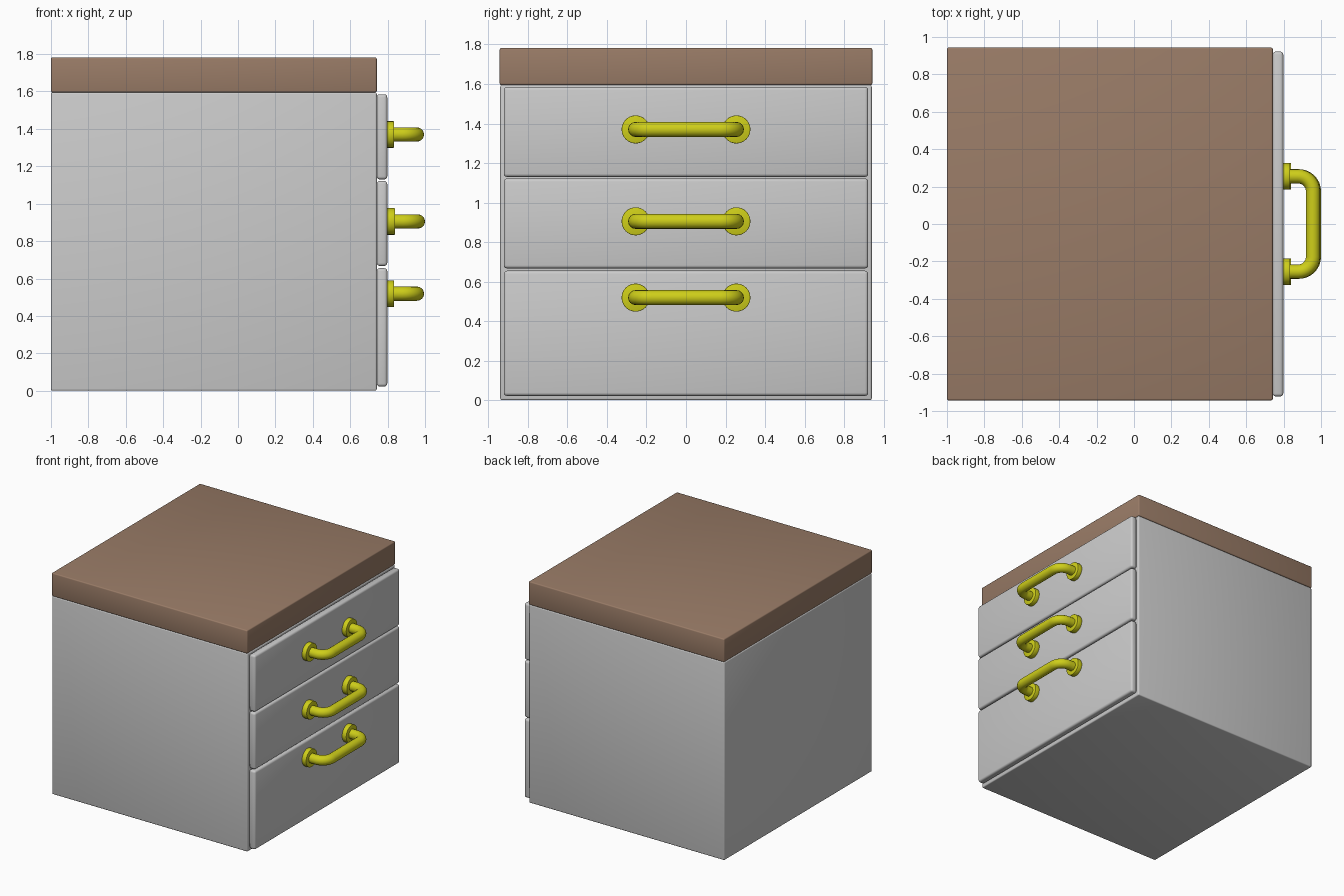
import bpy
import math
from mathutils import Vector

if "Cube" in bpy.data.objects:
    bpy.data.objects.remove(bpy.data.objects["Cube"])


def material(name, rgb):
    m = bpy.data.materials.new(name)
    m.diffuse_color = (*rgb, 1)
    m.use_nodes = True
    m.node_tree.nodes["Principled BSDF"].inputs["Base Color"].default_value = m.diffuse_color
    return m


BROWN = material("brown wood", (0.32, 0.20, 0.135))
YELLOW = material("yellow metal", (0.62, 0.62, 0.01))


def finish(ob, name, mat=None, bevel=0, segments=3):
    ob.name = name
    if mat:
        ob.data.materials.append(mat)
    if bevel:
        mod = ob.modifiers.new("bevel", 'BEVEL')
        mod.width = bevel
        mod.segments = segments
        mod.limit_method = 'ANGLE'
        bpy.ops.object.modifier_apply(modifier=mod.name)
    bpy.ops.object.shade_smooth_by_angle(angle=math.radians(35))
    return ob


def box(name, lo, hi, bevel, mat=None):
    lo, hi = Vector(lo), Vector(hi)
    bpy.ops.mesh.primitive_cube_add(size=1, location=(lo + hi) / 2)
    ob = bpy.context.object
    ob.scale = hi - lo
    bpy.ops.object.transform_apply(location=False, rotation=False, scale=True)
    return finish(ob, name, mat, bevel)


def handle(name, x, z):
    # Bent tube: straight legs joined to the bar by quarter-circle bends
    half, reach, r = 0.255, 0.16, 0.08
    side = [(0, half)]
    for i in range(9):
        a = math.pi / 2 * i / 8
        side.append((reach - r + r * math.sin(a), half - r + r * math.cos(a)))
    path = side + [(px, -py) for px, py in reversed(side)]
    curve = bpy.data.curves.new(name, 'CURVE')
    curve.dimensions = '3D'
    curve.bevel_depth = 0.038
    curve.bevel_resolution = 6
    curve.use_fill_caps = True
    spline = curve.splines.new('POLY')
    spline.points.add(len(path) - 1)
    for p, (px, py) in zip(spline.points, path):
        p.co = (px, py, 0, 1)
    ob = bpy.data.objects.new(name, curve)
    bpy.context.collection.objects.link(ob)
    ob.location = (x, 0, z)
    bpy.ops.object.select_all(action='DESELECT')
    ob.select_set(True)
    bpy.context.view_layer.objects.active = ob
    bpy.ops.object.convert(target='MESH')
    finish(bpy.context.object, name, YELLOW)

    # Round mounting plates
    for label, y in (("left", -half), ("right", half)):
        bpy.ops.mesh.primitive_cylinder_add(
            vertices=32, radius=0.071, depth=0.045,
            location=(x + 0.0155, y, z), rotation=(0, math.pi / 2, 0))
        finish(bpy.context.object, f"{name}_plate_{label}", YELLOW, 0.003, 2)


# Cabinet body and wooden top
box("cabinet_body", (-1, -0.94, 0), (0.742, 0.94, 1.595), 0.009)
box("wooden_top", (-1, -0.943, 1.595), (0.742, 0.943, 1.783), 0.009, BROWN)

# Drawer fronts, each with its handle: bottom, top, handle x and height
drawers = {
    "bottom": (0.022, 0.655, 0.797, 0.519),
    "middle": (0.667, 1.122, 0.802, 0.905),
    "top": (1.130, 1.585, 0.797, 1.37),
}
for label, (z0, z1, hx, hz) in drawers.items():
    box(f"{label}_drawer_front", (0.742, -0.922, z0), (0.798, 0.922, z1), 0.016)
    handle(f"{label}_handle", hx, hz)
